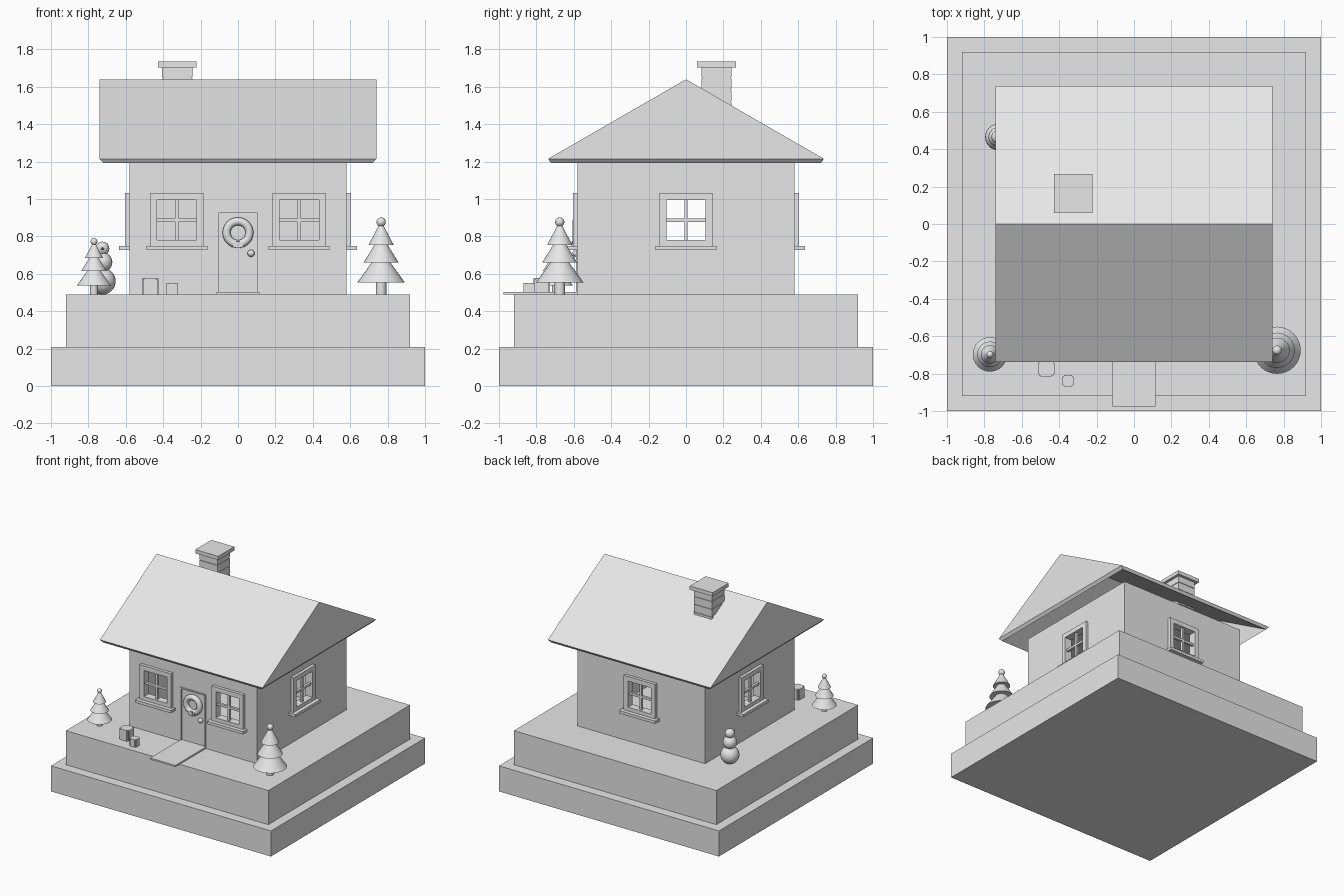
import bpy, bmesh, math
from mathutils import Matrix, Vector

if "Cube" in bpy.data.objects:
    bpy.data.objects.remove(bpy.data.objects["Cube"], do_unlink=True)

grey = bpy.data.materials.new("plain_grey")
grey.use_nodes = True
grey.diffuse_color = (0.8, 0.8, 0.8, 1)
for node in grey.node_tree.nodes:
    if node.type == "BSDF_PRINCIPLED":
        node.inputs["Base Color"].default_value = grey.diffuse_color


def finish(name, bm, smooth=False):
    mesh = bpy.data.meshes.new(name)
    bmesh.ops.recalc_face_normals(bm, faces=bm.faces)
    bm.to_mesh(mesh)
    bm.free()
    mesh.materials.append(grey)
    obj = bpy.data.objects.new(name, mesh)
    bpy.context.collection.objects.link(obj)
    if smooth:
        bpy.ops.object.select_all(action="DESELECT")
        obj.select_set(True)
        bpy.context.view_layer.objects.active = obj
        bpy.ops.object.shade_smooth_by_angle(angle=math.radians(35))
    return obj


def add_box(bm, x, y, z):
    """Box from (low, high) ranges on each axis."""
    size = Vector((x[1] - x[0], y[1] - y[0], z[1] - z[0]))
    mid = Vector((sum(x) / 2, sum(y) / 2, sum(z) / 2))
    bmesh.ops.create_cube(bm, size=1, matrix=Matrix.Translation(mid) @ Matrix.Diagonal(size).to_4x4())


def boxes(name, *parts):
    bm = bmesh.new()
    for part in parts:
        add_box(bm, *part)
    return finish(name, bm)


def around(c, r):
    return (c - r, c + r)


def add_cone(bm, centre, r1, r2, z0, z1):
    bmesh.ops.create_cone(bm, cap_ends=True, segments=32, radius1=r1, radius2=r2, depth=z1 - z0,
                          matrix=Matrix.Translation((*centre, (z0 + z1) / 2)))


def add_ball(bm, centre, r):
    bmesh.ops.create_uvsphere(bm, u_segments=24, v_segments=14, radius=r,
                              matrix=Matrix.Translation(centre))


GROUND, WALL, TOP = 0.49, 0.58, 1.2

# Stepped base
boxes("base_lower", (around(0, 1), around(0, 1), (0, 0.21)))
boxes("base_upper", (around(0, 0.92), around(0, 0.92), (0.21, GROUND)))

# Hollow house with window and door openings
walls = boxes("walls", (around(0, WALL), around(0, WALL), (GROUND, TOP)))
OPEN = around(0.887, 0.108)
cutters = [boxes("room_cutter", (around(0, 0.54), around(0, 0.54), (GROUND + 0.01, TOP - 0.02))),
           boxes("side_cutter", ((-1, 1), around(0, 0.106), OPEN)),
           boxes("back_cutter", (around(0, 0.106), (0.4, 1), OPEN)),
           boxes("door_cutter", (around(0, 0.105), (-1, -0.4), (GROUND + 0.005, 0.925)))]
for s in (-1, 1):
    cutters.append(boxes("front_cutter", (around(s * 0.327, 0.106), (-1, -0.4), OPEN)))
bpy.context.view_layer.objects.active = walls
for cutter in cutters:
    mod = walls.modifiers.new("opening", "BOOLEAN")
    mod.operation, mod.solver, mod.object = "DIFFERENCE", "EXACT", cutter
    bpy.ops.object.modifier_apply(modifier=mod.name)
    bpy.data.objects.remove(cutter, do_unlink=True)


# Windows: frame, cross bars and sill, made facing -y and turned into place
def window(name, offset, angle):
    face = (-0.605, -0.55)
    bars = around(-0.58, 0.01)
    obj = boxes(name,
                (around(-0.124, 0.019), face, (0.745, 1.033)),
                (around(0.124, 0.019), face, (0.745, 1.033)),
                (around(0, 0.105), face, (0.995, 1.033)),
                (around(0, 0.105), face, (0.745, 0.78)),
                (around(0, 0.009), bars, (0.78, 0.995)),
                (around(0, 0.105), bars, around(0.887, 0.009)),
                (around(0, 0.163), (-0.637, -0.57), (0.727, 0.75)))
    obj.data.transform(Matrix.Rotation(angle, 4, "Z") @ Matrix.Translation((offset, 0, 0)))


window("front_window_right", -0.327, 0)
window("front_window_left", 0.327, 0)
window("window_left", 0, math.pi / 2)
window("window_back", 0, math.pi)
window("window_right", 0, -math.pi / 2)

# Door, frame and path
boxes("door", (around(0, 0.105), (-0.575, -0.545), (GROUND, 0.925)))
boxes("door_frame",
      (around(-0.11, 0.005), (-0.588, -0.55), (GROUND, 0.935)),
      (around(0.11, 0.005), (-0.588, -0.55), (GROUND, 0.935)),
      (around(0, 0.105), (-0.588, -0.55), (0.925, 0.935)))
boxes("path", (around(0, 0.115), (-0.977, -0.575), (GROUND, 0.503)))
bm = bmesh.new()
add_ball(bm, (0.07, -0.588, 0.71), 0.019)
finish("door_knob", bm, True)

# Wreath: a ring swept from a circle, with a bow
bm = bmesh.new()
ring = bmesh.ops.create_circle(bm, segments=14, radius=0.022,
                               matrix=Matrix.Translation((0.061, 0, 0)) @ Matrix.Rotation(math.pi / 2, 4, "X"))
bmesh.ops.spin(bm, geom=ring["verts"] + bm.edges[:], cent=(0, 0, 0), axis=(0, 0, 1),
               angle=2 * math.pi, steps=32, use_merge=True)
bmesh.ops.transform(bm, verts=bm.verts, matrix=Matrix.Translation((0, -0.585, 0.82)) @ Matrix.Rotation(math.pi / 2, 4, "X"))
finish("wreath", bm, True)
boxes("wreath_bow", (around(0, 0.028), (-0.609, -0.575), (0.742, 0.77)),
      (around(0, 0.011), (-0.612, -0.575), (0.738, 0.774)))

# Roof: open-bottomed shell with closed gables
bm = bmesh.new()
shells = []
for x, y, eave, ridge in ((0.74, 0.737, 1.215, 1.64), (0.72, 0.722, 1.193, 1.613)):
    shells.append([[bm.verts.new((s * x, *p)) for p in ((-y, eave), (0, ridge), (y, eave))]
                   for s in (-1, 1)])
for a, b in shells:
    bm.faces.new(a)
    bm.faces.new(b)
    for i in (0, 1):
        bm.faces.new((a[i], a[i + 1], b[i + 1], b[i]))
loops = [(a[0], a[2], b[2], b[0]) for a, b in shells]
for i in range(4):
    j = (i + 1) % 4
    bm.faces.new((loops[0][i], loops[0][j], loops[1][j], loops[1][i]))
finish("roof", bm)

# Chimney: stacked courses with thin recessed joints and a cap
CX, CY = -0.325, 0.163
courses = [(around(CX, 0.076), around(CY, 0.076), (1.46, 1.71))]
for i in range(4):
    z = 1.46 + i * 0.064
    courses.append((around(CX, 0.081), around(CY, 0.081), (z, z + 0.057)))
boxes("chimney", *courses)
boxes("chimney_cap", (around(CX, 0.104), around(CY, 0.104), (1.704, 1.735)))


# Trees: trunk, three cone tiers and a ball on top
def tree(name, x, y, k):
    def z(h):
        return GROUND + h * k
    bm = bmesh.new()
    add_cone(bm, (x, y), 0.028 * k, 0.028 * k, GROUND, z(0.1))
    for r, low, high in ((0.126, 0.065, 0.235), (0.094, 0.17, 0.315), (0.067, 0.265, 0.385)):
        add_cone(bm, (x, y), r * k, 0.004 * k, z(low), z(high))
    add_ball(bm, (x, y, z(0.387)), 0.025 * k)
    finish(name, bm, True)


tree("large_tree", 0.765, -0.675, 1)
tree("small_tree", -0.77, -0.697, 0.73)

# Snowman
bm = bmesh.new()
for r, z in ((0.071, 0.56), (0.053, 0.662), (0.037, 0.735)):
    add_ball(bm, (-0.725, 0.465, z), r)
finish("snowman", bm, True)
bm = bmesh.new()
bmesh.ops.create_cone(bm, cap_ends=True, segments=16, radius1=0.009, radius2=0.001, depth=0.035,
                      matrix=Matrix.Translation((-0.725, 0.415, 0.735)) @ Matrix.Rotation(math.pi / 2, 4, "X"))
finish("snowman_nose", bm, True)

# Wrapped gifts with broad ribbons
for name, x, y, r in (("large_gift", -0.47, -0.772, 0.044), ("small_gift", -0.353, -0.838, 0.031)):
    h, w, e = GROUND + 2 * r, 0.68 * r, 0.005
    boxes(name, (around(x, r - e), around(y, r - e), (GROUND, h - e)),
          (around(x, w), around(y, r), (GROUND, h)),
          (around(x, r), around(y, w), (GROUND, h)))
